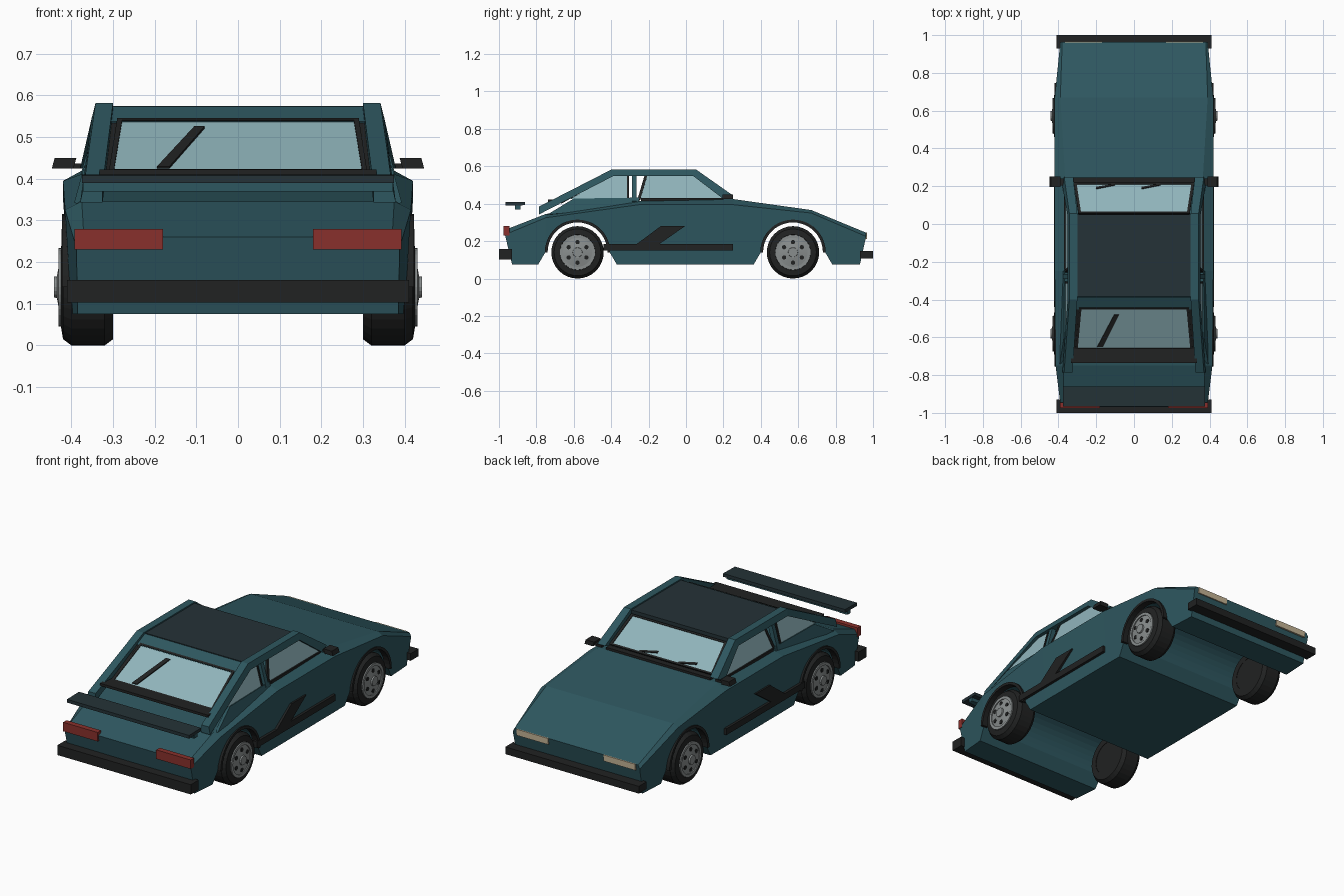
import bpy, bmesh, math
from mathutils import Vector

if "Cube" in bpy.data.objects:
    bpy.data.objects.remove(bpy.data.objects["Cube"])


def material(name, rgb):
    m = bpy.data.materials.new(name)
    m.diffuse_color = (*rgb, 1)
    m.use_nodes = True
    m.node_tree.nodes["Principled BSDF"].inputs["Base Color"].default_value = m.diffuse_color
    return m


TEAL = material("teal_paint", (0.027, 0.095, 0.115))
DARK = material("dark_panel", (0.018, 0.032, 0.038))
BLACK = material("black_trim", (0.015, 0.016, 0.016))
GLASS = material("glass", (0.28, 0.46, 0.50))
RED = material("red_lamp", (0.25, 0.03, 0.025))
CREAM = material("cream_lamp", (0.55, 0.45, 0.30))
METAL = material("rim_metal", (0.25, 0.27, 0.27))


def finish(name, bm, mat):
    bmesh.ops.recalc_face_normals(bm, faces=bm.faces)
    me = bpy.data.meshes.new(name)
    bm.to_mesh(me)
    bm.free()
    ob = bpy.data.objects.new(name, me)
    bpy.context.collection.objects.link(ob)
    if mat:
        me.materials.append(mat)
    return ob


def loft(name, sections, mat, closed=False):
    """Skin matching rings of points; cap the ends unless closed."""
    bm = bmesh.new()
    rings = [[bm.verts.new(p) for p in s] for s in sections]
    n = len(rings[0])
    pairs = list(zip(rings, rings[1:])) + ([(rings[-1], rings[0])] if closed else [])
    for a, b in pairs:
        for i in range(n):
            j = (i + 1) % n
            bm.faces.new((a[i], a[j], b[j], b[i]))
    if not closed:
        bm.faces.new(rings[0])
        bm.faces.new(rings[-1])
    return finish(name, bm, mat)


def prism(name, yz, x0, x1, mat):
    return loft(name, [[(x, y, z) for y, z in yz] for x in (x0, x1)], mat)


def box(name, x, y, z, mat):
    return prism(name, [(y[0], z[0]), (y[1], z[0]), (y[1], z[1]), (y[0], z[1])], x[0], x[1], mat)


def panel(name, pts, t, mat):
    """Flat polygon thickened by t, centred on its plane."""
    v = [Vector(p) for p in pts]
    n = (v[1] - v[0]).cross(v[2] - v[0]).normalized() * t / 2
    return loft(name, [[p - n for p in v], [p + n for p in v]], mat)


# Body shell: y top, y bottom, bottom width, shoulder width/z, deck width/z
stations = [
    (-0.968, -0.93, 0.385, 0.388, 0.235, 0.37, 0.26),
    (-0.75, -0.75, 0.40, 0.415, 0.325, 0.375, 0.345),
    (-0.25, -0.25, 0.405, 0.42, 0.395, 0.365, 0.415),
    (0.25, 0.25, 0.405, 0.42, 0.395, 0.365, 0.425),
    (0.67, 0.67, 0.40, 0.42, 0.35, 0.39, 0.366),
    (0.963, 0.93, 0.385, 0.39, 0.225, 0.38, 0.245),
]
rings = []
for yt, yb, wb, ws, zs, wt, zt in stations:
    half = [(wb, yb, 0.075), (ws, yt, zs), (wt, yt, zt)]
    rings.append(half + [(-x, y, z) for x, y, z in reversed(half)])
body = loft("body", rings, TEAL)

# Wheel arches cut right across the body
WHEEL_Y = (-0.58, 0.572)
for wy in WHEEL_Y:
    arc = [(wy + 0.172 * math.cos(math.pi * i / 20), 0.14 + 0.172 * math.sin(math.pi * i / 20)) for i in range(21)]
    cut = prism("arch_cutter", arc + [(wy - 0.225, 0.05), (wy + 0.225, 0.05)], -0.6, 0.6, None)
    cut.hide_render = True
    cut.hide_viewport = True
    mod = body.modifiers.new("arch", 'BOOLEAN')
    mod.object = cut
    mod.operation = 'DIFFERENCE'
    mod.solver = 'EXACT'


def lathe(name, prof, s, wy, mat, n=32, z=0.14, closed=True):
    """Revolve (x, radius) pairs round a wheel axle."""
    return loft(name, [[(s * x, wy + r * math.cos(a), z + r * math.sin(a))
                        for a in (2 * math.pi * i / n for i in range(n))] for x, r in prof], mat, closed)


for s in (-1, 1):
    # Wheels
    for wy in WHEEL_Y:
        lathe("tyre", [(0.30, 0.125), (0.32, 0.14), (0.40, 0.14), (0.42, 0.125),
                       (0.425, 0.095), (0.41, 0.09), (0.30, 0.09)], s, wy, BLACK)
        lathe("wheel_inner", [(0.302, 0.092), (0.412, 0.092)], s, wy, BLACK, closed=False)
        lathe("rim_ring", [(0.41, 0.094), (0.431, 0.094), (0.431, 0.078), (0.41, 0.078)], s, wy, METAL)
        lathe("rim_disc", [(0.405, 0.08), (0.425, 0.08), (0.434, 0.03)], s, wy, METAL, closed=False)
        lathe("hub", [(0.42, 0.028), (0.442, 0.025)], s, wy, METAL, 16, closed=False)
        for k in range(6):
            a = math.pi * (k / 3 + 1 / 6)
            lathe("rim_hole", [(0.42, 0.012), (0.4315, 0.012)], s, wy + 0.055 * math.cos(a), BLACK, 8,
                  0.14 + 0.055 * math.sin(a), False)
        # Arch lip
        loft("arch_lip", [[(s * x, wy + r * math.cos(a), 0.14 + r * math.sin(a))
                           for x, r in ((0.385, 0.16), (0.422, 0.16), (0.422, 0.175), (0.385, 0.175))]
                          for a in (math.pi * i / 20 for i in range(21))], BLACK)

    # Roof rail running from tail, over the roof, to the windscreen base
    path = [(-0.785, 0.385, -0.785, 0.343, 0.325, 0.37), (-0.40, 0.582, -0.39, 0.547, 0.30, 0.342),
            (0.055, 0.582, 0.04, 0.547, 0.30, 0.342), (0.25, 0.445, 0.20, 0.425, 0.322, 0.37)]
    loft("roof_rail", [[(s * xi, yt, zt), (s * xo, yt, zt), (s * (xo + 0.009), yb, zb), (s * xi, yb, zb)]
                       for yt, zt, yb, zb, xi, xo in path], TEAL)

    # Side glass, pillar and sill, leaning inwards
    def side(pts):
        return [(s * (0.362 - 0.27 * (z - 0.42)), y, z) for y, z in pts]
    panel("rear_side_glass", side([(-0.62, 0.425), (-0.31, 0.425), (-0.31, 0.552), (-0.39, 0.552)]), 0.006, GLASS)
    panel("door_glass", side([(-0.25, 0.425), (0.205, 0.425), (0.04, 0.552), (-0.215, 0.552)]), 0.006, GLASS)
    panel("door_glass_frame", side([(-0.26, 0.42), (-0.245, 0.42), (-0.205, 0.555), (-0.22, 0.555)]), 0.012, BLACK)
    panel("door_pillar", side([(-0.29, 0.41), (-0.265, 0.41), (-0.265, 0.56), (-0.29, 0.56)]), 0.025, TEAL)
    panel("rear_pillar_trim", side([(-0.315, 0.41), (-0.305, 0.41), (-0.305, 0.56), (-0.315, 0.56)]), 0.014, BLACK)
    panel("quarter_sill", side([(-0.74, 0.34), (-0.25, 0.38), (-0.25, 0.43), (-0.60, 0.425)]), 0.02, TEAL)
    box("belt_trim", sorted((s * 0.355, s * 0.37)), (-0.24, 0.2), (0.415, 0.43), BLACK)

    # Door mirror
    loft("mirror", [[(s * a, y, 0.425), (s * b, y, 0.425), (s * c, y, 0.45), (s * d, y, 0.45)]
                    for y, a, b, c, d in ((0.195, 0.395, 0.447, 0.44, 0.388), (0.252, 0.395, 0.447, 0.44, 0.388))],
         BLACK)
    box("mirror_arm", sorted((s * 0.35, s * 0.40)), (0.205, 0.24), (0.425, 0.437), BLACK)

    # Side stripe with slanted flash
    xs = (s * 0.40, s * 0.424)
    box("side_stripe", xs, (-0.44, 0.25), (0.15, 0.185), BLACK)
    prism("side_flash", [(-0.29, 0.165), (-0.135, 0.28), (-0.005, 0.28), (-0.17, 0.165)], *xs, BLACK)

    # Lamps
    box("tail_lamp", (s * 0.18, s * 0.392), (-0.975, -0.945), (0.23, 0.28), RED)
    box("head_lamp", (s * 0.17, s * 0.365), (0.935, 0.967), (0.212, 0.246), CREAM)

    # Wing stub
    box("wing_support", (s * 0.32, s * 0.365), (-0.915, -0.885), (0.37, 0.39), TEAL)

# Roof panel and rear header
box("roof", (-0.302, 0.302), (-0.385, 0.05), (0.555, 0.575), DARK)
panel("rear_header", [(-0.305, -0.385, 0.566), (0.305, -0.385, 0.566), (0.31, -0.45, 0.53), (-0.31, -0.45, 0.53)],
      0.016, TEAL)


def window(name, top, bottom, wt, wb, f):
    """Sloping pane with a black frame; top and bottom are (y, z)."""
    c = [(-wt, *top), (wt, *top), (wb, *bottom), (-wb, *bottom)]
    panel(name + "_glass", c, 0.006, GLASS)
    mid = Vector((0, (top[0] + bottom[0]) / 2, (top[1] + bottom[1]) / 2))
    inner = [Vector(p) for p in c]
    inner = [Vector((p.x * (1 - f / 0.3), *(p.lerp(mid, f / 0.14)).yz)) for p in inner]
    for i in range(4):
        j = (i + 1) % 4
        panel(name + "_frame", [c[i], c[j], inner[j], inner[i]], 0.014, BLACK)


window("rear_window", (-0.44, 0.54), (-0.665, 0.412), 0.29, 0.31, 0.012)
window("windscreen", (0.055, 0.555), (0.215, 0.44), 0.295, 0.318, 0.014)
for s in (-1, 1):
    panel("rear_window_side_trim", [(s * 0.29, -0.43, 0.54), (s * 0.308, -0.43, 0.54),
                                    (s * 0.335, -0.67, 0.405), (s * 0.308, -0.67, 0.405)], 0.012, BLACK)

# Slanted bar on the rear glass, wipers on the windscreen
panel("rear_glass_bar", [(-0.195, -0.65, 0.425), (-0.165, -0.65, 0.425), (-0.08, -0.48, 0.522), (-0.105, -0.48, 0.522)],
      0.01, BLACK)
for x in (-0.2, 0.04):
    panel("wiper", [(x, 0.185, 0.467), (x + 0.1, 0.205, 0.453), (x + 0.1, 0.212, 0.448), (x, 0.195, 0.46)], 0.008, BLACK)
box("cowl", (-0.32, 0.32), (0.20, 0.245), (0.42, 0.437), BLACK)

# Rear window ledge and wing
box("rear_ledge", (-0.333, 0.333), (-0.737, -0.658), (0.408, 0.422), BLACK)
prism("rear_wing", [(-0.965, 0.39), (-0.86, 0.392), (-0.86, 0.41), (-0.965, 0.408)], -0.375, 0.375, DARK)
box("wing_beam", (-0.372, 0.372), (-0.912, -0.888), (0.37, 0.392), TEAL)

# Bumpers
box("rear_bumper", (-0.41, 0.41), (-1.0, -0.93), (0.103, 0.157), BLACK)
box("front_bumper", (-0.41, 0.41), (0.93, 1.0), (0.108, 0.148), BLACK)
